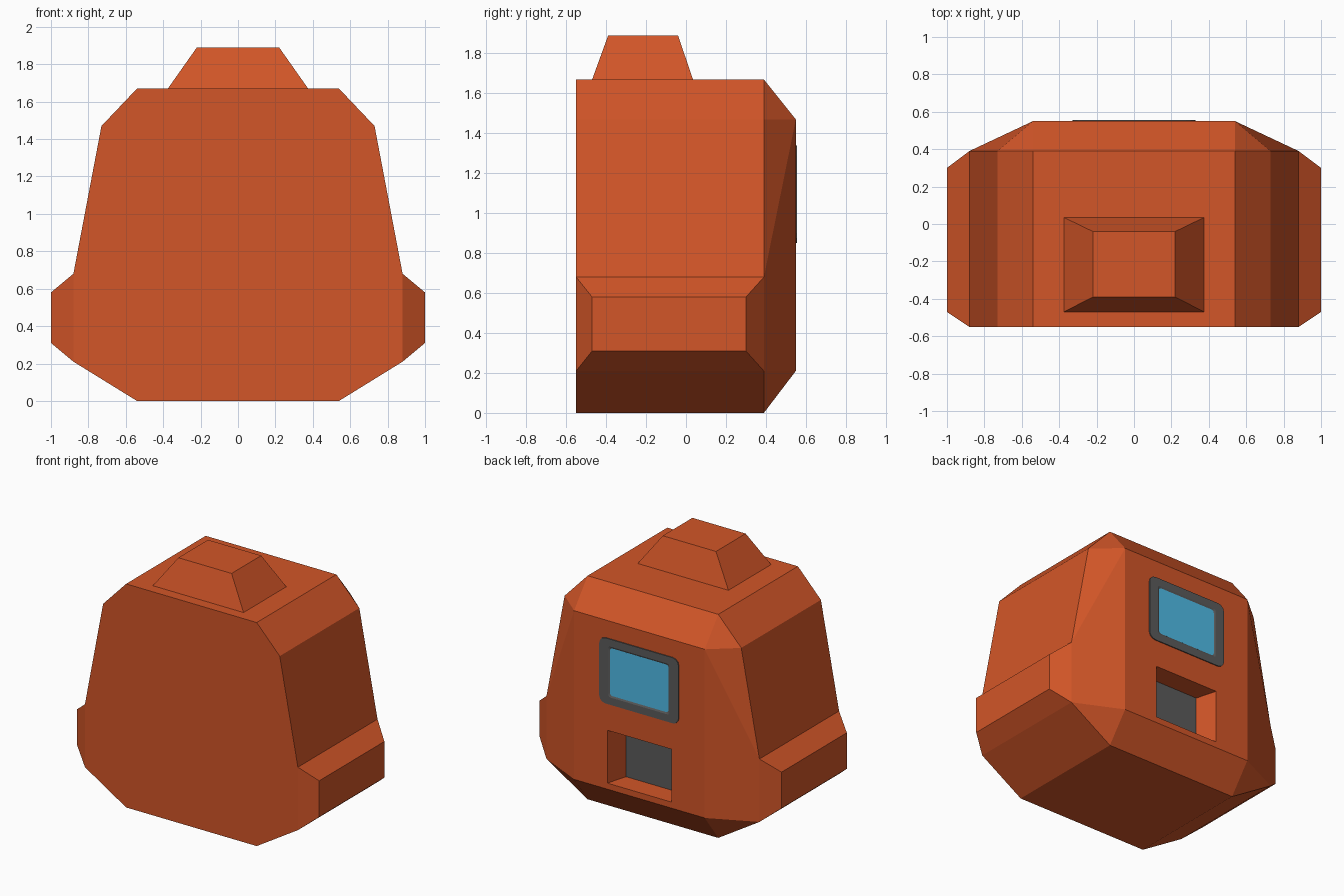
import bpy, bmesh, math

if "Cube" in bpy.data.objects:
    bpy.data.objects.remove(bpy.data.objects["Cube"])


def material(name, rgb):
    m = bpy.data.materials.new(name)
    m.diffuse_color = (*rgb, 1)
    m.use_nodes = True
    m.node_tree.nodes["Principled BSDF"].inputs["Base Color"].default_value = m.diffuse_color
    return m


ORANGE = material("burnt orange", (0.645, 0.092, 0.021))
GREY = material("dark grey", (0.105, 0.105, 0.105))
BLUE = material("window blue", (0.08, 0.50, 0.80))


def finish(name, bm, mat):
    bmesh.ops.recalc_face_normals(bm, faces=bm.faces)
    mesh = bpy.data.meshes.new(name)
    bm.to_mesh(mesh)
    bm.free()
    mesh.materials.append(mat)
    ob = bpy.data.objects.new(name, mesh)
    bpy.context.collection.objects.link(ob)
    return ob


def hull(name, points, mat):
    """Convex solid around the points, with flat regions merged."""
    bm = bmesh.new()
    for p in points:
        bm.verts.new(p)
    bmesh.ops.convex_hull(bm, input=bm.verts)
    bmesh.ops.dissolve_limit(bm, angle_limit=math.radians(0.5),
                             verts=bm.verts, edges=bm.edges)
    return finish(name, bm, mat)


def rect(a0, a1, b0, b1):
    return [(a, b) for a in (a0, a1) for b in (b0, b1)]


# Body: front profile extruded back, then tapered to a smaller back face
profile = [(0.54, 0), (0.88, 0.21), (0.88, 0.68), (0.73, 1.47), (0.54, 1.67)]
points = [(s * x, y, z) for x, z in profile for s in (-1, 1) for y in (-0.55, 0.39)]
points += [(x, 0.55, z) for x, z in rect(-0.54, 0.54, 0.21, 1.47)]
body = hull("body", points, ORANGE)

# Recessed slot cut into the back
cutter = hull("slot_cutter",
              [(x, 0.39, z) for x, z in rect(-0.22, 0.22, 0.255, 0.65)] +
              [(x, 0.59, z) for x, z in rect(-0.276, 0.276, 0.255, 0.65)], ORANGE)
cutter.hide_render = True
mod = body.modifiers.new("slot", 'BOOLEAN')
mod.operation, mod.solver, mod.object = 'DIFFERENCE', 'EXACT', cutter
bpy.context.view_layer.objects.active = body
bpy.ops.object.modifier_apply(modifier=mod.name)
bpy.data.objects.remove(cutter)

# Grey panel at the bottom of the slot
hull("slot_panel", [(x, y, z) for x, z in rect(-0.22, 0.22, 0.255, 0.65)
                    for y in (0.387, 0.393)], GREY)

# Side pods
for side, s in (("left", -1), ("right", 1)):
    hull(side + "_pod",
         [(s * 0.88, y, z) for y, z in rect(-0.55, 0.39, 0.21, 0.68)] +
         [(s * 1.0, y, z) for y, z in rect(-0.47, 0.30, 0.31, 0.58)], ORANGE)

# Top cap
hull("top_cap",
     [(x, y, 1.67) for x, y in rect(-0.375, 0.375, -0.47, 0.035)] +
     [(x, y, 1.89) for x, y in rect(-0.22, 0.22, -0.39, -0.04)], ORANGE)


def rounded_loop(bm, hx, hz, r, y):
    """Rounded rectangle of vertices facing the back, centred on the window."""
    loop = []
    for k, (sx, sz) in enumerate([(1, 1), (-1, 1), (-1, -1), (1, -1)]):
        for i in range(4):
            a = math.radians(90 * k + 30 * i)
            loop.append(bm.verts.new((sx * (hx - r) + r * math.cos(a), y,
                                      1.095 + sz * (hz - r) + r * math.sin(a))))
    return loop


# Window frame with a sloping inner lip
bm = bmesh.new()
loops = [rounded_loop(bm, *p) for p in ((0.328, 0.245, 0.05, 0.549),
                                        (0.328, 0.245, 0.05, 0.557),
                                        (0.255, 0.19, 0.02, 0.557),
                                        (0.24, 0.176, 0.02, 0.551))]
for a, b in zip(loops, loops[1:] + loops[:1]):
    for i in range(len(a)):
        j = (i + 1) % len(a)
        bm.faces.new((a[i], a[j], b[j], b[i]))
finish("window_frame", bm, GREY)

# Window glass plate
bm = bmesh.new()
a, b = (rounded_loop(bm, 0.242, 0.178, 0.02, y) for y in (0.549, 0.552))
bm.faces.new(a)
bm.faces.new(b)
for i in range(len(a)):
    j = (i + 1) % len(a)
    bm.faces.new((a[i], a[j], b[j], b[i]))
finish("window_glass", bm, BLUE)
